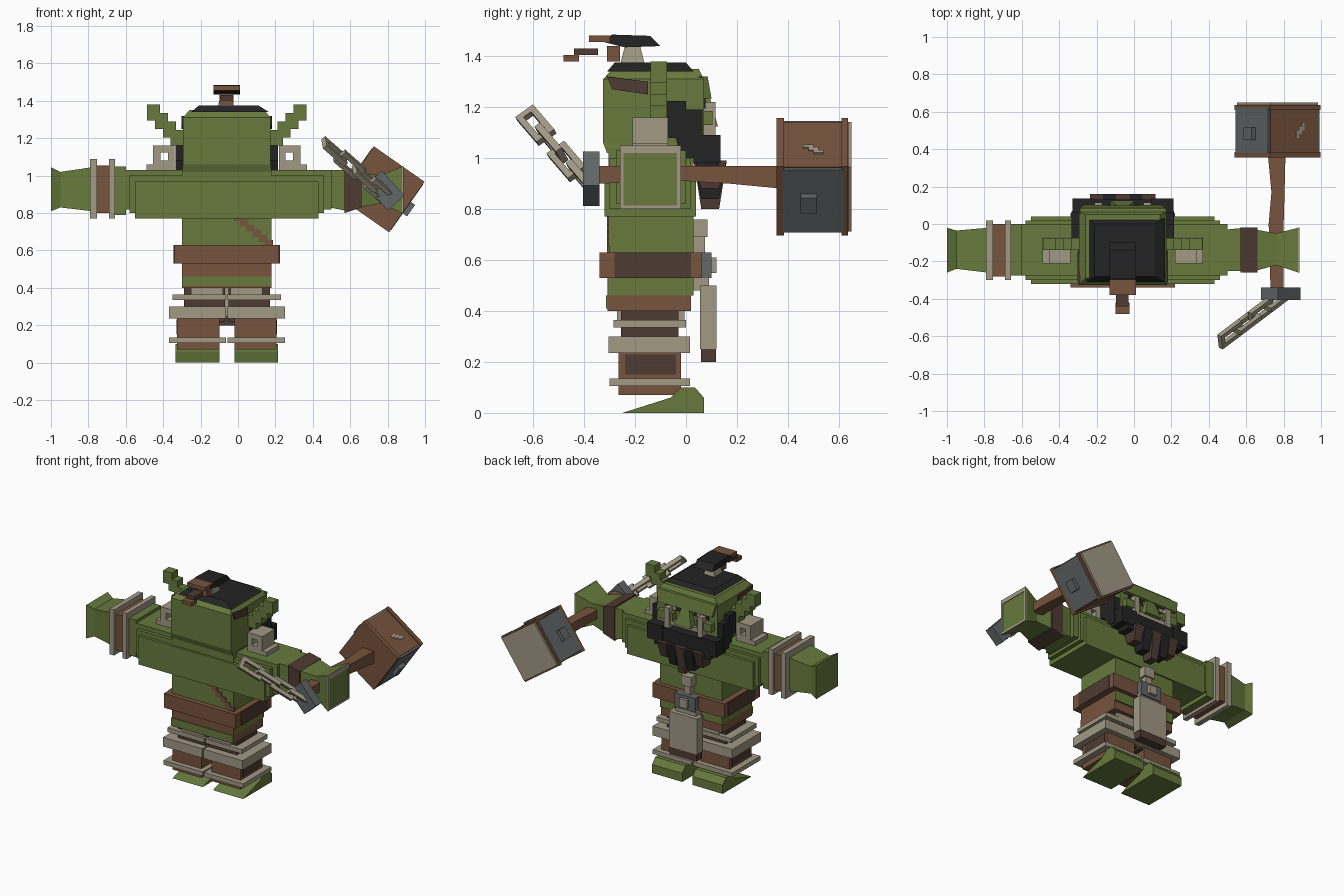
import bpy, bmesh, math
from mathutils import Matrix, Vector

CX = -0.06  # body mid line


def material(name, rgb):
    m = bpy.data.materials.new(name)
    m.diffuse_color = (*rgb, 1)
    return m


GREEN = material("green skin", (0.135, 0.195, 0.046))
BROWN = material("brown leather", (0.185, 0.088, 0.046))
DARK = material("dark leather", (0.075, 0.044, 0.032))
BLACK = material("black hair", (0.018, 0.017, 0.018))
BONE = material("pale bone", (0.36, 0.32, 0.235))
STEEL = material("blue grey steel", (0.12, 0.135, 0.14))


def finish(name, bm, mat, matrix=None):
    if matrix:
        bm.transform(matrix)
    bmesh.ops.recalc_face_normals(bm, faces=bm.faces)
    me = bpy.data.meshes.new(name)
    bm.to_mesh(me)
    bm.free()
    me.materials.append(mat)
    ob = bpy.data.objects.new(name, me)
    bpy.context.collection.objects.link(ob)
    return ob


def add_box(bm, x, y, z):
    d = Matrix.Diagonal((x[1] - x[0], y[1] - y[0], z[1] - z[0], 1))
    c = Matrix.Translation([(a + b) / 2 for a, b in (x, y, z)])
    bmesh.ops.create_cube(bm, size=1, matrix=c @ d)


def box(name, x, y, z, mat, matrix=None):
    bm = bmesh.new()
    add_box(bm, x, y, z)
    return finish(name, bm, mat, matrix)


def pair(name, x, y, z, mat):
    """Box given on the +x side, copied across the mid line."""
    box("right_" + name, x, y, z, mat)
    box("left_" + name, (2 * CX - x[1], 2 * CX - x[0]), y, z, mat)


def loft(name, axis, sections, mat):
    """Rectangular sections (position, lo1, hi1, lo2, hi2) along an axis."""
    bm = bmesh.new()
    rings = []
    for p, a, b, c, d in sections:
        ring = []
        for u, v in ((a, c), (b, c), (b, d), (a, d)):
            co = [u, v]
            co.insert(axis, p)
            ring.append(bm.verts.new(co))
        rings.append(ring)
    for r, s in zip(rings, rings[1:]):
        for i in range(4):
            bm.faces.new((r[i], r[(i + 1) % 4], s[(i + 1) % 4], s[i]))
    bm.faces.new(rings[0])
    bm.faces.new(rings[-1])
    return finish(name, bm, mat)


def prism(name, x, profile, mat):
    """Extrude a (y, z) profile between two x positions."""
    bm = bmesh.new()
    a, b = [[bm.verts.new((px, y, z)) for y, z in profile] for px in x]
    bm.faces.new(a)
    bm.faces.new(b)
    n = len(a)
    for i in range(n):
        bm.faces.new((a[i], a[(i + 1) % n], b[(i + 1) % n], b[i]))
    return finish(name, bm, mat)


# Torso, shoulders and belt
box("torso", (-0.30, 0.18), (-0.305, 0.03), (0.46, 1.04), GREEN)
box("shoulders", (-0.55, 0.43), (-0.32, 0.04), (0.77, 0.97), GREEN)
box("shoulder_step", (-0.58, 0.46), (-0.30, 0.02), (0.80, 1.00), GREEN)
box("upper_arms", (-0.62, 0.50), (-0.275, 0.0), (0.82, 1.03), GREEN)
box("belt", (-0.34, 0.22), (-0.34, 0.06), (0.53, 0.63), BROWN)
pair("belt_side", (0.218, 0.224), (-0.28, 0.02), (0.53, 0.63), DARK)
box("trousers", (-0.30, 0.18), (-0.308, 0.02), (0.40, 0.53), BROWN)
box("rear_waist_strip", (-0.30, 0.18), (-0.315, -0.30), (0.41, 0.46), GREEN)
for i in range(7):
    x, z = -0.055 + i * 0.033, 0.815 - i * 0.028
    box("back_strap", (x, x + 0.045), (-0.311, -0.30), (z - 0.03, z + 0.008), BROWN)

# Shoulder bone rings, with a plate under each
for s in (1, -1):
    bm = bmesh.new()
    for x, z in (((0.22, 0.255), (1.03, 1.16)), ((0.295, 0.335), (1.03, 1.16)),
                 ((0.255, 0.295), (1.03, 1.08)), ((0.255, 0.295), (1.125, 1.16))):
        add_box(bm, x, (-0.21, -0.07), z)
    add_box(bm, (0.22, 0.37), (-0.21, -0.07), (1.025, 1.06))
    if s < 0:
        bm.transform(Matrix.Translation((2 * CX, 0, 0)) @ Matrix.Diagonal((-1, 1, 1, 1)))
    finish("shoulder_ring", bm, BONE)

# Empty hand with banded wrist
for x in ((-0.79, -0.755), (-0.69, -0.657)):
    box("wrist_band", x, (-0.30, 0.02), (0.77, 1.09), BONE)
box("wrist_wrap", (-0.757, -0.688), (-0.28, 0.0), (0.80, 1.055), BROWN)
box("forearm", (-0.66, -0.60), (-0.275, 0.0), (0.79, 1.05), GREEN)
loft("left_hand", 0, [(-1.0, -0.26, -0.02, 0.81, 1.045), (-0.95, -0.24, -0.035, 0.83, 1.02),
                      (-0.78, -0.26, -0.02, 0.81, 1.045)], GREEN)

# Holding hand
loft("right_cuff", 0, [(0.49, -0.25, -0.03, 0.83, 1.03), (0.59, -0.25, -0.02, 0.81, 1.03)], GREEN)
loft("right_wrap", 0, [(0.57, -0.26, -0.02, 0.80, 1.04), (0.66, -0.26, -0.02, 0.83, 1.02)], DARK)
loft("right_hand", 0, [(0.65, -0.25, -0.03, 0.83, 1.02), (0.76, -0.22, -0.05, 0.85, 1.0),
                       (0.88, -0.26, -0.02, 0.80, 1.05)], GREEN)
for y, z in (((-0.26, -0.02), (1.02, 1.05)), ((-0.26, -0.02), (0.80, 0.815)),
             ((-0.26, -0.245), (0.80, 1.05)), ((-0.035, -0.02), (0.80, 1.05))):
    box("hand_rim", (0.876, 0.884), y, z, BONE)

# Hammer head, turned about its handle
TURN = Matrix.Translation((0.767, 0, 0.927)) @ Matrix.Rotation(math.radians(35), 4, 'Y')
H = 0.155
box("hammer_core", (-H, H), (0.37, 0.64), (-H, H), BROWN, TURN)
for y in ((0.355, 0.385), (0.61, 0.635)):
    box("hammer_frame", (-H - 0.01, H + 0.01), y, (-H - 0.01, H + 0.01), BROWN, TURN)
box("hammer_striking_face", (-H, H), (0.634, 0.65), (-H, H), BONE, TURN)
for s in (1, -1):
    a, b, c = s * 0.15, s * 0.168, s * 0.195
    box("hammer_plate", (min(a, b), max(a, b)), (0.38, 0.62), (-0.15, 0.15), STEEL, TURN)
    box("hammer_stud", (min(b, c), max(b, c)), (0.45, 0.515), (-0.04, 0.035), STEEL, TURN)
for i in range(3):
    box("hammer_scratch", (0.01 + i * 0.018, 0.028 + i * 0.018), (0.46 + i * 0.02, 0.50 + i * 0.02),
        (H, H + 0.006), BONE, TURN)

# Handle and pommel
loft("hammer_handle", 1, [(0.38, 0.715, 0.81, 0.88, 0.97), (0.17, 0.735, 0.805, 0.90, 0.97),
                          (0.0, 0.72, 0.80, 0.91, 0.97), (-0.35, 0.73, 0.80, 0.90, 0.97)], BROWN)
box("handle_pommel", (-0.06, 0.06), (-0.405, -0.34), (-0.09, 0.09), STEEL,
    Matrix.Translation((0.785, 0, 0.92)) @ Matrix.Rotation(math.radians(-42), 4, 'Y'))

# Chain of flat rectangular links
start, end = Vector((0.80, -0.375, 0.88)), Vector((0.475, -0.62, 1.165))
along = (end - start).normalized()
for i in range(4):
    bm = bmesh.new()
    for s in (1, -1):
        add_box(bm, sorted((s * 0.018, s * 0.043)), (-0.014, 0.014), (-0.085, 0.085))
        add_box(bm, (-0.043, 0.043), (-0.014, 0.014), sorted((s * 0.06, s * 0.085)))
    mid = start.lerp(end, (i + 0.5) / 4)
    rot = along.to_track_quat('Z', 'Y').to_matrix().to_4x4()
    finish("chain_link", bm, BONE,
           Matrix.Translation(mid) @ rot @ Matrix.Rotation(math.radians(45 + 90 * (i % 2)), 4, 'Z'))

# Head and hair
loft("head", 2, [(1.02, -0.30, 0.18, -0.31, 0.06), (1.06, -0.295, 0.175, -0.325, 0.07),
                 (1.31, -0.295, 0.175, -0.325, 0.07), (1.35, -0.26, 0.14, -0.29, 0.05)], GREEN)
loft("hair_cap", 2, [(1.34, -0.25, 0.165, -0.31, 0.03), (1.375, -0.21, 0.11, -0.28, 0.0)], BLACK)
for s in (1, -1):
    x = sorted((CX + s * 0.23, CX + s * 0.243))
    prism("temple_strip", x, [(-0.31, 1.32), (-0.15, 1.30), (-0.15, 1.25), (-0.29, 1.27)], DARK)
loft("topknot_base", 2, [(1.36, -0.11, -0.02, -0.26, -0.16), (1.44, -0.09, -0.035, -0.24, -0.18)], BONE)
box("topknot_tie", (-0.10, -0.025), (-0.31, -0.26), (1.38, 1.44), BROWN)
prism("topknot_hair", (-0.13, 0.01), [(-0.34, 1.46), (-0.29, 1.485), (-0.14, 1.48), (-0.10, 1.44),
                                     (-0.24, 1.435)], BLACK)
box("topknot_band", (-0.13, 0.01), (-0.38, -0.30), (1.455, 1.482), BROWN)
box("topknot_lock", (-0.095, -0.03), (-0.44, -0.345), (1.405, 1.43), DARK)
box("topknot_tip", (-0.10, -0.025), (-0.48, -0.42), (1.38, 1.405), BROWN)

# Stepped pointed ears
for i in range(4):
    x, z = 0.17 + i * 0.042, 1.16 + i * 0.045
    pair("ear_step", (x, x + 0.07), (-0.14, -0.075), (z, z + 0.085), GREEN)
pair("ear_tip", (0.335, 0.365), (-0.135, -0.085), (1.31, 1.37), GREEN)

# Face
loft("brow", 2, [(1.235, -0.27, 0.15, 0.05, 0.10), (1.32, -0.29, 0.17, 0.05, 0.085)], GREEN)
pair("eye", (-0.01, 0.11), (0.068, 0.076), (1.195, 1.235), BLACK)
pair("eye_glint", (0.02, 0.06), (0.074, 0.08), (1.20, 1.225), BONE)
loft("nose", 2, [(1.125, -0.125, 0.005, 0.06, 0.125), (1.235, -0.09, -0.03, 0.06, 0.095)], GREEN)
pair("cheek", (0.03, 0.15), (0.06, 0.105), (1.13, 1.185), GREEN)
pair("tusk", (0.05, 0.09), (0.07, 0.115), (1.08, 1.22), BONE)
box("teeth", (-0.20, 0.08), (0.06, 0.10), (1.10, 1.13), BONE)

# Beard: side whiskers, jaw and hanging braids
for s in (1, -1):
    x = sorted((CX + s * 0.22, CX + s * 0.275))
    prism("whisker", x, [(-0.12, 1.08), (-0.12, 1.19), (-0.08, 1.225), (0.0, 1.225), (0.0, 1.19),
                         (0.065, 1.19), (0.065, 1.0), (-0.02, 1.0), (-0.04, 1.08)], BLACK)
pair("jaw_corner", (0.09, 0.21), (0.03, 0.135), (0.98, 1.09), BLACK)
box("jaw_beard", (-0.28, 0.16), (0.04, 0.13), (0.95, 1.08), BLACK)
for i in range(5):
    x = -0.235 + i * 0.07
    drop = 0.80 + 0.04 * abs(i - 2)
    loft("beard_braid", 2, [(drop, x + 0.008, x + 0.062, 0.06, 0.13), (0.99, x, x + 0.07, 0.03, 0.16)],
         BLACK if i % 2 else DARK)
box("beard_bead", (-0.10, -0.02), (0.03, 0.085), (0.69, 0.76), BONE)
box("beard_bead_tip", (-0.085, -0.035), (0.03, 0.075), (0.63, 0.69), BONE)

# Buckle and loincloth
box("buckle", (-0.14, 0.02), (0.055, 0.10), (0.53, 0.63), STEEL)
box("buckle_stud", (-0.09, -0.03), (0.10, 0.12), (0.55, 0.61), BONE)
box("loincloth", (-0.17, 0.05), (0.055, 0.12), (0.25, 0.50), BONE)
box("loincloth_hem", (-0.165, 0.045), (0.058, 0.118), (0.20, 0.25), DARK)
box("loincloth_hanger", (-0.14, 0.02), (0.0, 0.09), (0.48, 0.54), BONE)

# Legs, wrapped in bone bands, and wedge feet
pair("thigh", (-0.05, 0.17), (-0.255, -0.03), (0.22, 0.46), DARK)
pair("thigh_wrap", (-0.04, 0.13), (-0.27, -0.005), (0.35, 0.46), BONE)
pair("shin", (-0.02, 0.205), (-0.265, -0.02), (0.07, 0.24), BROWN)
pair("shin_panel", (0.203, 0.209), (-0.24, -0.04), (0.15, 0.23), DARK)
pair("upper_band", (-0.055, 0.23), (-0.285, 0.0), (0.335, 0.365), BONE)
pair("knee_band", (-0.055, 0.25), (-0.305, 0.015), (0.235, 0.30), BONE)
pair("ankle_band", (-0.055, 0.25), (-0.30, 0.015), (0.105, 0.135), BONE)
for name, x in (("right_foot", (-0.02, 0.215)), ("left_foot", (-0.335, -0.10))):
    prism(name, x, [(-0.25, 0), (0.07, 0), (0.07, 0.06), (0.035, 0.10), (-0.02, 0.10), (-0.06, 0.06)], GREEN)
